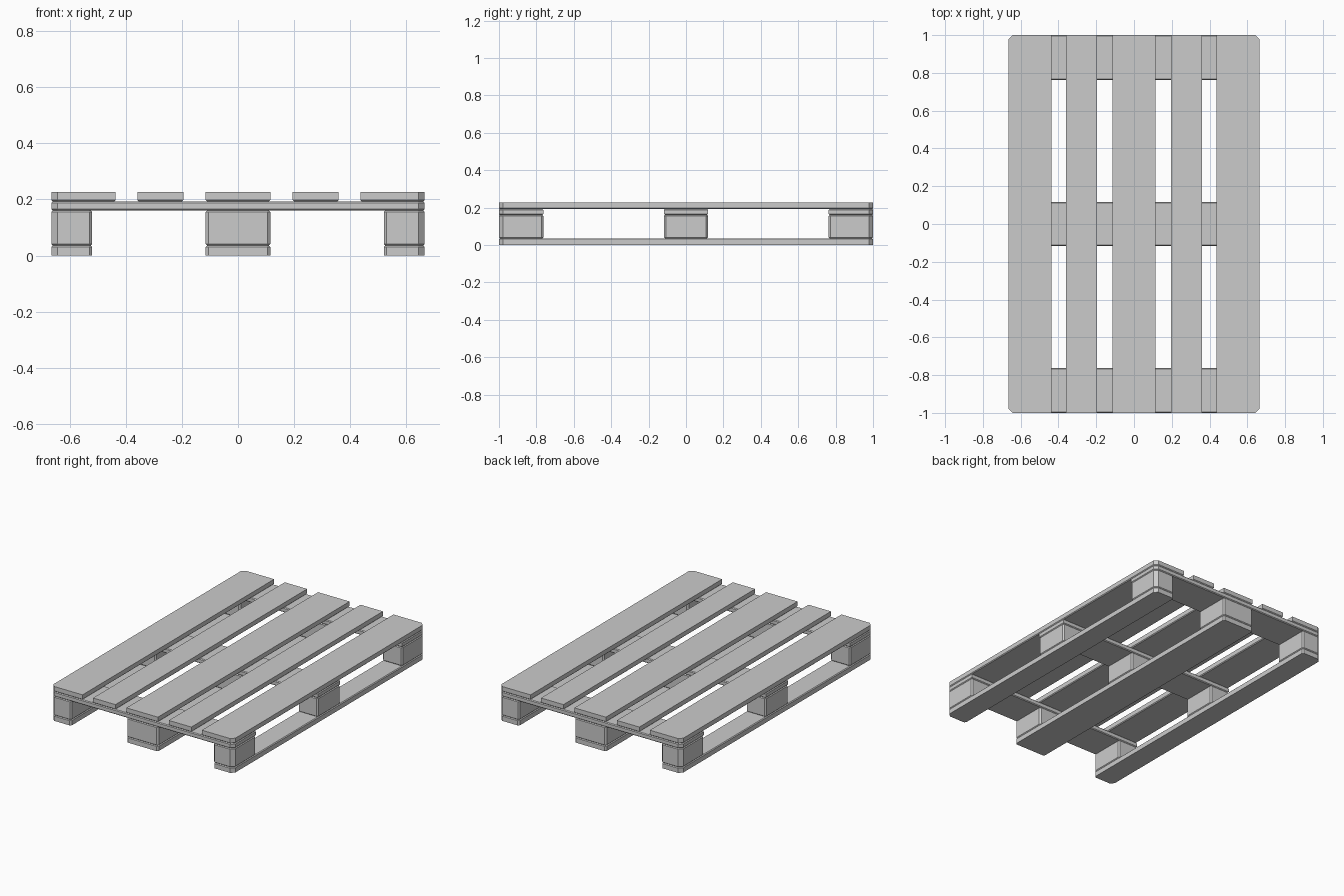
import bpy

if "Cube" in bpy.data.objects:
    bpy.data.objects.remove(bpy.data.objects["Cube"])

B = 0.005        # small edge chamfer on the timber
CLIP = 0.022     # clipped outer pallet corners
W, L = 0.665, 1.0
Z = (0.0, 0.036, 0.161, 0.193, 0.227)   # layer heights


def outline(x0, x1, y0, y1, cuts, inset):
    """Rectangle with each corner clipped by its own amount."""
    x0, x1, y0, y1 = x0 + inset, x1 - inset, y0 + inset, y1 - inset
    corners = [(x0, y0, (0, 1), (1, 0)), (x1, y0, (-1, 0), (0, 1)),
               (x1, y1, (0, -1), (-1, 0)), (x0, y1, (1, 0), (0, -1))]
    pts = []
    for (x, y, a, b), c in zip(corners, cuts):
        if c == 0:
            pts.append((x, y))
        else:
            c -= 0.586 * inset
            pts += [(x + a[0] * c, y + a[1] * c), (x + b[0] * c, y + b[1] * c)]
    return pts


def timber(name, x0, x1, y0, y1, z0, z1, small=0.0, low=True, high=True):
    """One piece of wood: clipped plan, chamfered bottom and top rims."""
    cuts = []
    for x, y in ((x0, y0), (x1, y0), (x1, y1), (x0, y1)):
        outer = abs(abs(x) - W) < 1e-4 and abs(abs(y) - L) < 1e-4
        cuts.append(CLIP if outer else small)
    levels = [(z0, B), (z0 + B, 0)] if low else [(z0, 0)]
    levels += [(z1 - B, 0), (z1, B)] if high else [(z1, 0)]
    verts, n = [], 0
    for z, inset in levels:
        ring = outline(x0, x1, y0, y1, cuts, inset)
        n = len(ring)
        verts += [(x, y, z) for x, y in ring]
    faces = [tuple(reversed(range(n))),
             tuple(range(n * (len(levels) - 1), n * len(levels)))]
    for k in range(len(levels) - 1):
        for i in range(n):
            j = (i + 1) % n
            faces.append((k * n + i, k * n + j, (k + 1) * n + j, (k + 1) * n + i))
    mesh = bpy.data.meshes.new(name)
    mesh.from_pydata(verts, [], faces)
    bpy.context.collection.objects.link(bpy.data.objects.new(name, mesh))


rows = [("front", -L, -0.763), ("middle", -0.117, 0.117), ("back", 0.763, L)]
columns = [("left", -W, -0.52), ("centre", -0.115, 0.115), ("right", 0.52, W)]
deck = [(-W, -0.436), (-0.359, -0.195), (-0.115, 0.115), (0.195, 0.359), (0.436, W)]

# Bottom runners and the nine blocks
for side, x0, x1 in columns:
    timber(f"{side}_runner", x0, x1, -L, L, Z[0], Z[1], small=0.01, low=False)
    for row, y0, y1 in rows:
        timber(f"{row}_{side}_block", x0, x1, y0, y1, Z[1], Z[2], small=0.009)

# Cross boards over the blocks
for row, y0, y1 in rows:
    timber(f"{row}_cross_board", -W, W, y0, y1, Z[2], Z[3])

# Deck boards
for i, (x0, x1) in enumerate(deck):
    timber(f"deck_board_{i + 1}", x0, x1, -L, L, Z[3], Z[4], high=False)
